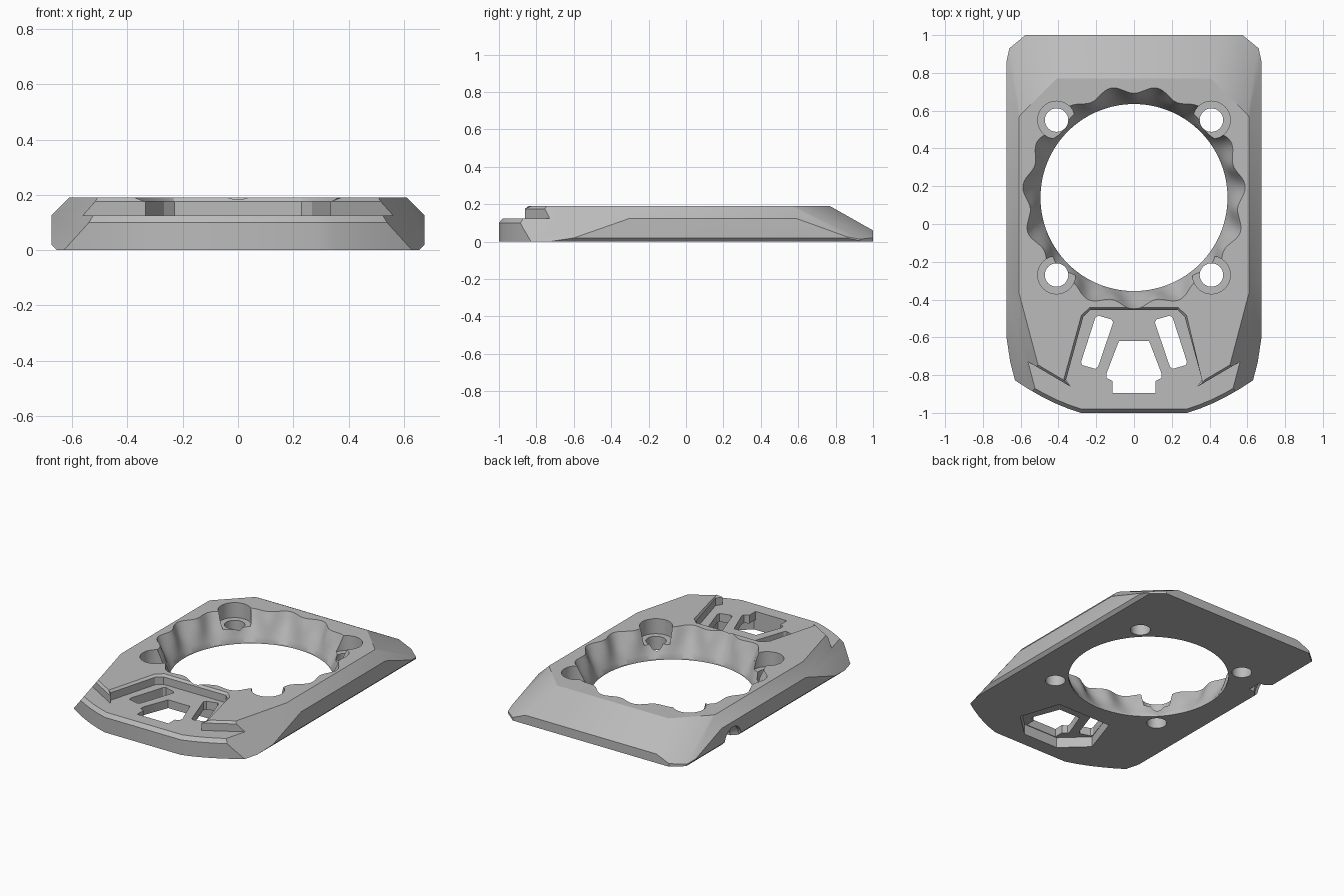
import bpy, bmesh, math
from mathutils import Vector

if "Cube" in bpy.data.objects:
    bpy.data.objects.remove(bpy.data.objects["Cube"], do_unlink=True)

grey = bpy.data.materials.new("satin_grey")
grey.use_nodes = True
COLOR = (0.5, 0.5, 0.5, 1)
grey.diffuse_color = COLOR
grey.node_tree.nodes["Principled BSDF"].inputs["Base Color"].default_value = COLOR

TOP, LEDGE = 0.19, 0.125


def make_object(name, bm):
    bmesh.ops.recalc_face_normals(bm, faces=bm.faces)
    mesh = bpy.data.meshes.new(name)
    bm.to_mesh(mesh)
    bm.free()
    mesh.materials.append(grey)
    obj = bpy.data.objects.new(name, mesh)
    bpy.context.collection.objects.link(obj)
    return obj


def slice_off(bm, a, b, c):
    """Trim everything outside the plane through three points."""
    a, b, c = Vector(a), Vector(b), Vector(c)
    n = (b - a).cross(c - a).normalized()
    if n.dot(a - Vector((0, 0, 0.1))) < 0:
        n = -n
    geom = bm.verts[:] + bm.edges[:] + bm.faces[:]
    bmesh.ops.bisect_plane(bm, geom=geom, dist=1e-5, plane_co=a, plane_no=n, clear_outer=True)
    rim = [e for e in bm.edges if e.is_boundary]
    if rim:
        bmesh.ops.edgeloop_fill(bm, edges=rim)


def loft(name, rings):
    """Closed solid through rings of equal point count."""
    bm = bmesh.new()
    rows = [[bm.verts.new(p) for p in ring] for ring in rings]
    count = len(rows[0])
    for low, high in zip(rows, rows[1:]):
        for i in range(count):
            j = (i + 1) % count
            bm.faces.new((low[i], low[j], high[j], high[i]))
    bm.faces.new(rows[0])
    bm.faces.new(rows[-1])
    return make_object(name, bm)


def mirrored(half):
    return half + [(-x, y) for x, y in reversed(half)]


def at_height(outline, z):
    return [(x, y, z) for x, y in outline]


def offset(outline, d):
    """Grow a clockwise outline by d with mitred corners."""
    grown = []
    for i, p in enumerate(outline):
        prev, p, nxt = Vector(outline[i - 1]), Vector(p), Vector(outline[(i + 1) % len(outline)])
        u, v = (p - prev).normalized(), (nxt - p).normalized()
        n1, n2 = Vector((-u.y, u.x)), Vector((-v.y, v.x))
        grown.append(tuple(p + (n1 + n2) * d / (1 + n1.dot(n2))))
    return grown


def circle(cx, cy, r, n=48):
    return [(cx + r * math.cos(math.tau * i / n), cy + r * math.sin(math.tau * i / n)) for i in range(n)]


def cut(obj, cutter):
    cutter.hide_render = True
    mod = obj.modifiers.new("cut", 'BOOLEAN')
    mod.operation, mod.solver, mod.object = 'DIFFERENCE', 'EXACT', cutter
    bpy.context.view_layer.objects.active = obj
    bpy.ops.object.modifier_apply(modifier=mod.name)
    bpy.data.objects.remove(cutter, do_unlink=True)


# Faceted body: a block trimmed by planes
bm = bmesh.new()
bmesh.ops.create_cube(bm, size=1)
for v in bm.verts:
    v.co = (v.co.x * 1.35, v.co.y * 2, (v.co.z + 0.5) * TOP)

slice_off(bm, (0, 0.77, TOP), (1, 0.77, TOP), (0, 1, 0.06))      # back slope
slice_off(bm, (0, -1, 0.10), (1, -1, 0.10), (0, -0.98, LEDGE))   # front lip
front_curve = [(0.28, -1), (0.35, -0.977), (0.42, -0.948), (0.49, -0.913), (0.56, -0.873), (0.63, -0.828)]
back_corner = [(0.675, 0.86), (0.66, 0.93), (0.575, 1)]
for s in (1, -1):
    facets = [
        [(0.61, 0, TOP), (0.61, 1, TOP), (0.675, 0, LEDGE)],             # side top bevel
        [(0.655, 0, 0), (0.655, 1, 0), (0.675, 0, 0.02)],                # side bottom bevel
        [(0.61, 0.57, TOP), (0.41, 0.77, TOP), (0.66, 0.93, 0.014)],     # back corner
        [(0.61, 0.56, TOP), (0.675, 0.588, LEDGE), (0.66, 0.94, 0.01)],  # back side taper
        [(0.61, -0.36, TOP), (0.675, -0.3, LEDGE), (0.675, -0.6, 0.02)], # front corner
    ]
    for p, q in zip(back_corner, back_corner[1:]):
        facets.append([(*p, 0), (*q, 0), (*p, 1)])
    for p, q in zip(front_curve, front_curve[1:]):
        facets.append([(*p, 0), (*q, 0), (*p, 1)])
        d = Vector((p[1] - q[1], q[0] - p[0])).normalized() * 0.02
        facets.append([(*p, 0.10), (*q, 0.10), (p[0] + d.x, p[1] + d.y, LEDGE)])
    for facet in facets:
        slice_off(bm, *[(s * x, y, z) for x, y, z in facet])
bmesh.ops.remove_doubles(bm, verts=bm.verts, dist=1e-5)
body = make_object("mount_plate", bm)

# Lowered front ledge with a bevelled rim
ledge = mirrored([(0.23, -0.455), (0.268, -0.49), (0.36, -0.825), (0.335, -0.862), (0.8, -0.588), (0.8, -1.3)])
cut(body, loft("ledge_cutter", [at_height(ledge, LEDGE), at_height(ledge, 0.175),
                                at_height(offset(ledge, 0.02), 0.2)]))

# Large opening: round below, scalloped above
def scallops(t):
    ring = []
    for i in range(240):
        a = math.tau * i / 240
        r = 0.495 + 0.077 * t + 0.02 * min(1, 1.5 * t) * math.cos(15 * (a + math.pi / 2))
        ring.append((r * math.cos(a), 0.14 + r * math.sin(a)))
    return ring

rings = [at_height(scallops(0), -0.05)]
for k in range(7):
    rings.append(at_height(scallops(k / 6), 0.01 + 0.18 * k / 6))
rings.append(at_height(scallops(1), 0.25))
cut(body, loft("opening_cutter", rings))

# Counterbored screw holes
for x in (-0.41, 0.41):
    for y in (-0.27, 0.55):
        cut(body, loft("bore_cutter", [at_height(circle(x, y, 0.1), z) for z in (0.09, 0.3)]))
        cut(body, loft("screw_cutter", [at_height(circle(x, y, 0.062), z) for z in (-0.1, 0.3)]))

# Underside recess and the vents above it
recess = mirrored([(0.2, -0.48), (0.29, -0.75), (0.13, -0.9)])
cut(body, loft("recess_cutter", [at_height(recess, z) for z in (-0.1, 0.07)]))
vent = mirrored([(0.08, -0.62), (0.145, -0.79), (0.145, -0.815), (0.115, -0.83), (0.115, -0.895)])
cut(body, loft("vent_cutter", [at_height(vent, z) for z in (0.03, 0.3)]))
slot = [(0.19, -0.485), (0.12, -0.505), (0.11, -0.52), (0.19, -0.755),
        (0.205, -0.767), (0.275, -0.747), (0.28, -0.73), (0.205, -0.497)]
for s in (1, -1):
    cut(body, loft("slot_cutter", [[(s * x, y, z) for x, y in slot] for z in (0.03, 0.3)]))

# Countersunk notch in the right flank
cone = [(-0.72, 0.09), (-0.655, 0.085), (-0.62, 0.05), (-0.58, 0.05)]
cut(body, loft("notch_cutter", [[(x, y, z) for y, z in circle(0.47, 0.003, r)] for x, r in cone]))

bpy.ops.object.select_all(action='DESELECT')
body.select_set(True)
bpy.context.view_layer.objects.active = body
bpy.ops.object.shade_smooth_by_angle(angle=math.radians(25))
